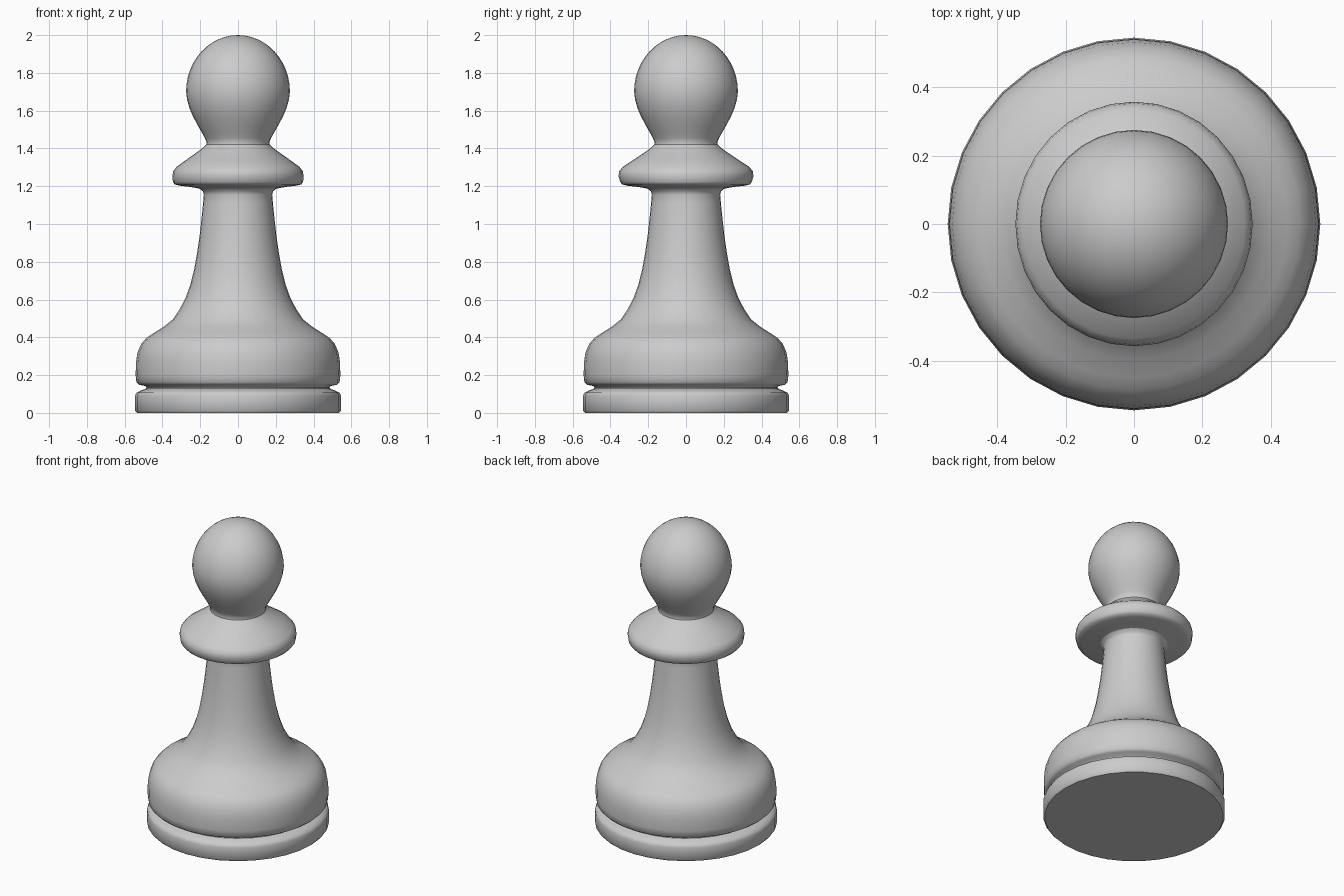
import bpy, bmesh, math

SIDES = 32


def lathe(name, profile, stretch_y=None):
    """Revolve a bottom-to-top (radius, z) profile; stretch_y maps z to a y scale."""
    bm = bmesh.new()
    rings = []
    for r, z in profile:
        if r == 0:
            rings.append([bm.verts.new((0, 0, z))] * SIDES)
            continue
        k = stretch_y(z) if stretch_y else 1
        rings.append([bm.verts.new((r * math.cos(2 * math.pi * i / SIDES),
                                    r * k * math.sin(2 * math.pi * i / SIDES), z))
                      for i in range(SIDES)])
    for lo, hi in zip(rings, rings[1:]):
        for i in range(SIDES):
            j = (i + 1) % SIDES
            quad = list(dict.fromkeys((lo[i], lo[j], hi[j], hi[i])))
            bm.faces.new(quad)
    mesh = bpy.data.meshes.new(name)
    bm.normal_update()
    bm.to_mesh(mesh)
    bm.free()
    obj = bpy.data.objects.new(name, mesh)
    bpy.context.collection.objects.link(obj)
    bpy.ops.object.select_all(action='DESELECT')
    obj.select_set(True)
    bpy.context.view_layer.objects.active = obj
    bpy.ops.object.shade_smooth_by_angle(angle=math.radians(45))
    return obj


# Foot disc, up to the groove
lathe("foot_disc", [(0, 0), (0.535, 0), (0.545, 0.012), (0.545, 0.09),
                    (0.538, 0.107), (0.515, 0.118), (0.488, 0.128), (0.485, 0.135)])

# Rounded base flowing into the tapering stem
lathe("base_and_stem", [(0.485, 0.135), (0.49, 0.142), (0.525, 0.149), (0.538, 0.162),
                        (0.542, 0.2), (0.54, 0.27), (0.532, 0.32), (0.513, 0.365),
                        (0.485, 0.397), (0.45, 0.42), (0.395, 0.455), (0.345, 0.495),
                        (0.308, 0.55), (0.277, 0.61), (0.252, 0.68), (0.232, 0.76),
                        (0.216, 0.85), (0.203, 0.94), (0.193, 1.03), (0.185, 1.11),
                        (0.181, 1.155), (0.186, 1.173), (0.203, 1.187)])

# Collar, a touch wider along y at its upper rim
lathe("collar", [(0.203, 1.187), (0.25, 1.196), (0.31, 1.203), (0.335, 1.21),
                 (0.345, 1.222), (0.347, 1.255), (0.343, 1.28), (0.325, 1.303),
                 (0.27, 1.343), (0.21, 1.385), (0.18, 1.408), (0.168, 1.421)],
      stretch_y=lambda z: 1.03 if 1.25 < z < 1.31 else 1.01 if 1.2 < z < 1.35 else 1)

# Head: flared neck below an egg-shaped ball
dome = [(0.275 * math.cos(a), 1.7 + 0.3 * math.sin(a))
        for a in (math.radians(90 * i / 12) for i in range(12))]
lathe("head", [(0.168, 1.421), (0.167, 1.435), (0.175, 1.455), (0.192, 1.485),
               (0.212, 1.52), (0.236, 1.565), (0.256, 1.61), (0.269, 1.655)]
      + dome + [(0, 2.0)])

# Close the underside of the foot facing down (profile starts at the axis)
